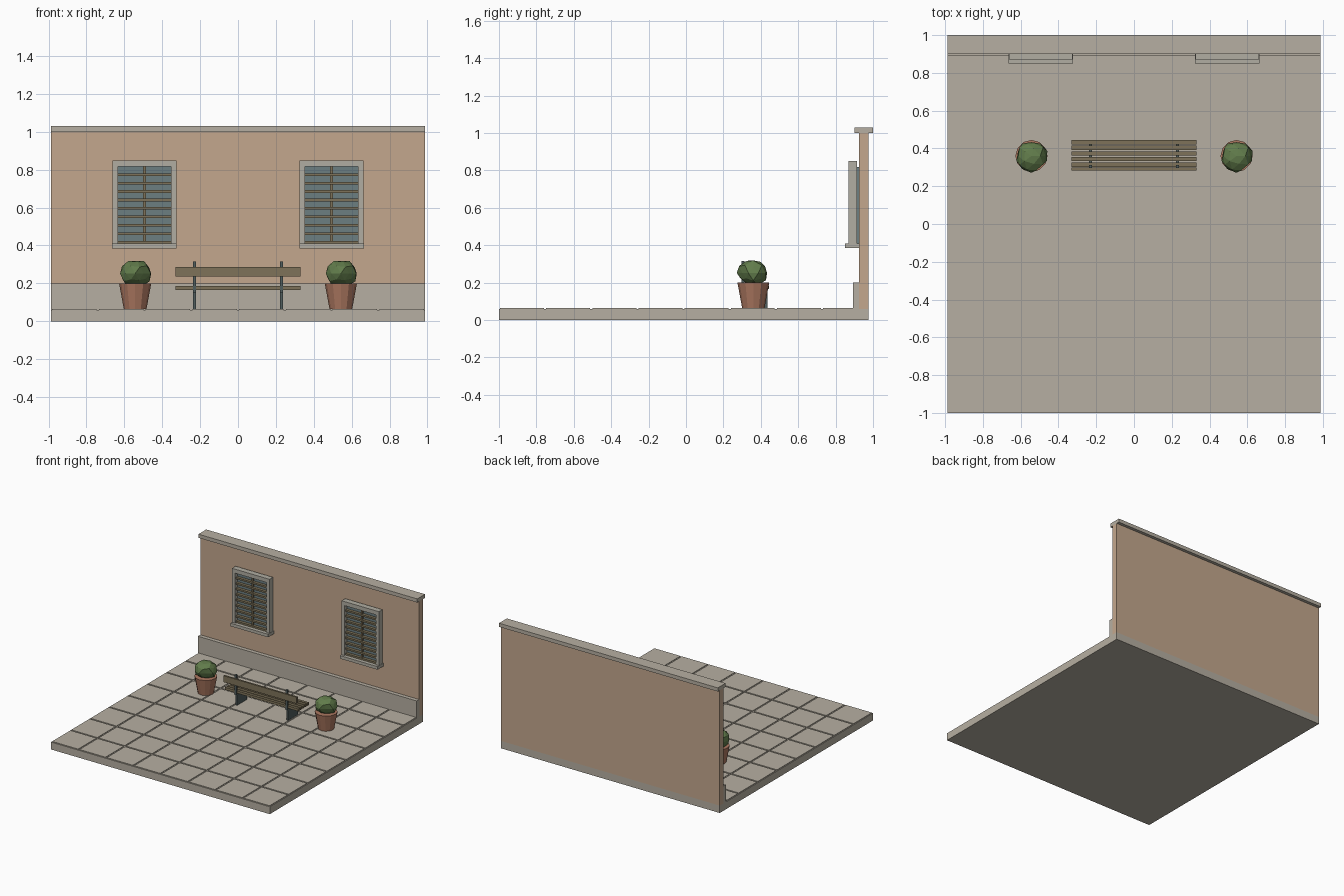
import bpy, bmesh, random
from mathutils import Matrix, Vector

if "Cube" in bpy.data.objects:
    bpy.data.objects.remove(bpy.data.objects["Cube"])


def material(name, r, g, b):
    m = bpy.data.materials.new(name)
    m.diffuse_color = (r, g, b, 1)
    m.use_nodes = True
    m.node_tree.nodes["Principled BSDF"].inputs["Base Color"].default_value = m.diffuse_color
    return m


STONE = material("stone", 0.47, 0.43, 0.36)
PLASTER = material("plaster", 0.55, 0.39, 0.27)
TRIM = material("trim", 0.44, 0.42, 0.36)
WOOD = material("wood", 0.21, 0.17, 0.10)
METAL = material("metal", 0.08, 0.11, 0.11)
GLASS = material("glass", 0.15, 0.21, 0.22)
CLAY = material("clay", 0.42, 0.19, 0.12)
LEAF = material("leaf", 0.12, 0.20, 0.07)


def finish(name, bm, mat):
    bmesh.ops.recalc_face_normals(bm, faces=bm.faces)
    me = bpy.data.meshes.new(name)
    bm.to_mesh(me)
    bm.free()
    me.materials.append(mat)
    ob = bpy.data.objects.new(name, me)
    bpy.context.collection.objects.link(ob)
    return ob


def boxes(name, mat, spans):
    """One object from boxes given as (x0, x1, y0, y1, z0, z1)."""
    bm = bmesh.new()
    for x0, x1, y0, y1, z0, z1 in spans:
        mid = Vector((x0 + x1, y0 + y1, z0 + z1)) / 2
        size = (x1 - x0, y1 - y0, z1 - z0, 1)
        bmesh.ops.create_cube(bm, size=1, matrix=Matrix.Translation(mid) @ Matrix.Diagonal(size))
    return finish(name, bm, mat)


# Ground slab and paving tiles
W, BACK, GROUND = 0.987, 0.975, 0.065
boxes("ground_slab", STONE, [(-W, W, -1, BACK, 0, 0.06)])
pitch, gap = W / 4, 0.006
boxes("paving_tiles", STONE, [
    (-W + i * pitch + gap, -W + (i + 1) * pitch - gap,
     -1 + j * pitch + gap, -1 + (j + 1) * pitch - gap, 0.058, GROUND)
    for i in range(8) for j in range(8)])

# Wall with plinth and coping
boxes("wall", PLASTER, [(-W, W, 0.925, BACK, 0.06, 1.0)])
boxes("wall_plinth", STONE, [(-W, W, 0.893, 0.93, 0.06, 0.2)])
boxes("wall_coping", STONE, [(-W, W, 0.90, 1.0, 1.0, 1.03)])

# Windows
for side, cx in (("left", -0.494), ("right", 0.494)):
    y0, y1 = 0.87, 0.915
    boxes(side + "_window_frame", TRIM, [
        (cx - 0.168, cx - 0.14, y0, y1, 0.40, 0.85),
        (cx + 0.14, cx + 0.168, y0, y1, 0.40, 0.85),
        (cx - 0.14, cx + 0.14, y0, y1, 0.817, 0.85)])
    boxes(side + "_window_sill", TRIM, [(cx - 0.17, cx + 0.17, 0.85, 0.925, 0.385, 0.41)])
    boxes(side + "_window_glass", GLASS, [(cx - 0.14, cx + 0.14, 0.902, 0.926, 0.41, 0.817)])
    boxes(side + "_shutter_slats", WOOD, [
        (cx - 0.14, cx + 0.14, 0.878, 0.905, z - 0.007, z + 0.007)
        for z in [0.418 + k * 0.0445 for k in range(9)]])
    boxes(side + "_shutter_bar", WOOD, [(cx - 0.008, cx + 0.008, 0.89, 0.905, 0.41, 0.817)])

# Bench, facing the wall
boxes("bench_seat", WOOD, [
    (-0.331, 0.331, y, y + 0.022, 0.165, 0.185)
    for y in [0.303 + k * 0.0298 for k in range(5)]])
boxes("bench_backrest", WOOD, [(-0.331, 0.331, 0.284, 0.299, 0.235, 0.287)])
for side, cx in (("left", -0.23), ("right", 0.23)):
    boxes(side + "_bench_support", METAL, [
        (cx - 0.008, cx + 0.008, 0.305, 0.435, GROUND, 0.165),
        (cx - 0.008, cx + 0.008, 0.297, 0.312, 0.15, 0.315)])

# Potted shrubs
for side, cx in (("left", -0.543), ("right", 0.543)):
    bm = bmesh.new()
    bmesh.ops.create_cone(bm, cap_ends=True, segments=12, radius1=0.06, radius2=0.085,
                          depth=0.135, matrix=Matrix.Translation((cx, 0.36, 0.1325)))
    finish(side + "_pot", bm, CLAY)

    random.seed(4)
    bm = bmesh.new()
    bmesh.ops.create_icosphere(bm, subdivisions=2, radius=0.083)
    for v in bm.verts:
        v.co *= random.uniform(0.86, 1.1)
        v.co.z *= 0.87
    bmesh.ops.translate(bm, verts=bm.verts, vec=(cx, 0.36, 0.252))
    finish(side + "_shrub", bm, LEAF)
